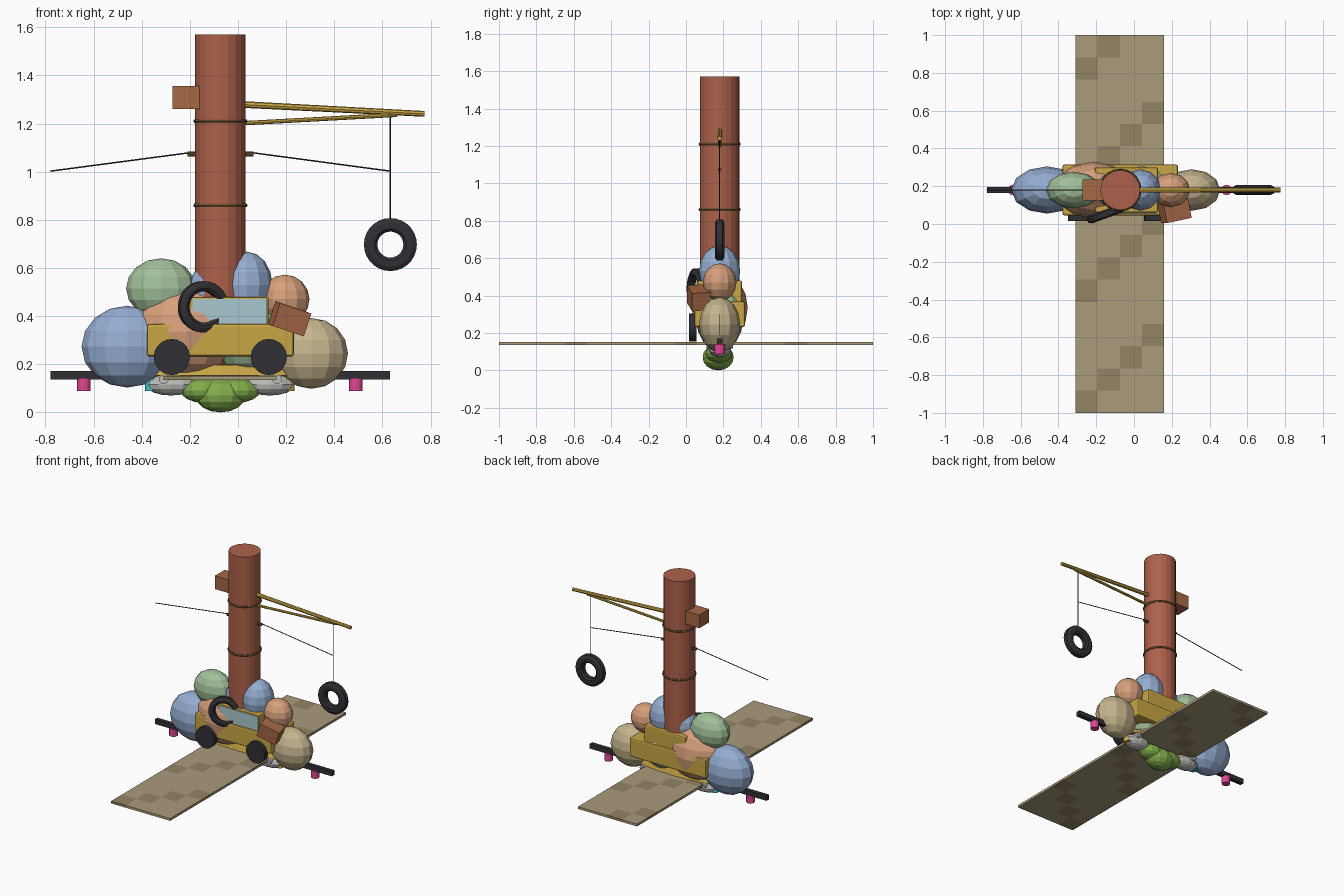
import bpy, bmesh, math
from mathutils import Vector

if "Cube" in bpy.data.objects:
    bpy.data.objects.remove(bpy.data.objects["Cube"])

CX, CY = -0.073, 0.18          # shared axis of the column
mats = {}
COLORS = dict(
    brick=(0.42, 0.12, 0.07), box=(0.38, 0.14, 0.06), yellow=(0.58, 0.38, 0.06),
    rubber=(0.03, 0.03, 0.035), glass=(0.40, 0.58, 0.62), blue=(0.30, 0.42, 0.64),
    green=(0.36, 0.53, 0.32), orange=(0.68, 0.35, 0.20), tan=(0.56, 0.46, 0.27),
    plank=(0.40, 0.33, 0.20), plank_dark=(0.29, 0.23, 0.13), moss=(0.22, 0.42, 0.07),
    stone=(0.5, 0.5, 0.48), pink=(0.75, 0.06, 0.30), cyan=(0.05, 0.60, 0.70),
    brass=(0.16, 0.08, 0.03))


def mat(name):
    if name not in mats:
        mats[name] = bpy.data.materials.new(name)
        mats[name].diffuse_color = (*COLORS[name], 1)
    return mats[name]


def finish(name, color, bevel=0):
    ob = bpy.context.object
    ob.name = name
    ob.data.materials.append(mat(color))
    if bevel:
        m = ob.modifiers.new("bevel", 'BEVEL')
        m.width, m.segments = bevel, 2
    return ob


def box(name, loc, size, color, rot=(0, 0, 0), bevel=0):
    bpy.ops.mesh.primitive_cube_add(size=1, location=loc, rotation=[math.radians(a) for a in rot])
    ob = bpy.context.object
    ob.scale = size
    bpy.ops.object.transform_apply(location=False, rotation=False, scale=True)
    return finish(name, color, bevel)


def rod(name, a, b, r, color, sides=8, r2=None):
    a, b = Vector(a), Vector(b)
    d = b - a
    bpy.ops.mesh.primitive_cone_add(vertices=sides, radius1=r, radius2=r if r2 is None else r2,
                                    depth=d.length, location=(a + b) / 2,
                                    rotation=d.to_track_quat('Z', 'Y').to_euler())
    return finish(name, color)


def blob(name, loc, radii, color, sides=12, rings=8):
    bpy.ops.mesh.primitive_uv_sphere_add(segments=sides, ring_count=rings, radius=1, location=loc)
    bpy.context.object.scale = radii
    return finish(name, color)


def tyre(name, loc, r_out, r_in, width, turn=0, sides=28):
    """Lathe a chamfered section about y, with shallow tread blocks."""
    w = width / 2
    section = [(r_in, -w * .6), (r_in + .012, -w), (r_out - .018, -w), (r_out, -w * .6),
               (r_out, w * .6), (r_out - .018, w), (r_in + .012, w), (r_in, w * .6)]
    bm = bmesh.new()
    loops = []
    for i in range(sides):
        t = 2 * math.pi * i / sides
        loops.append([bm.verts.new((r * math.cos(t), y, r * math.sin(t))) for r, y in section])
    n = len(section)
    for i in range(sides):
        p, q = loops[i], loops[(i + 1) % sides]
        for j in range(n):
            bm.faces.new((p[j], p[(j + 1) % n], q[(j + 1) % n], q[j]))
    bmesh.ops.recalc_face_normals(bm, faces=bm.faces)
    me = bpy.data.meshes.new(name)
    bm.to_mesh(me)
    bm.free()
    ob = bpy.data.objects.new(name, me)
    ob.location, ob.rotation_euler = loc, (0, 0, math.radians(turn))
    me.materials.append(mat("rubber"))
    bpy.context.collection.objects.link(ob)


# Checkered plank: 4 x 17 tiles with diagonal dark runs
bm = bmesh.new()
xs = [-0.31 + 0.47 * i / 4 for i in range(5)]
ys = [-1 + 2 * j / 17 for j in range(18)]
grid = [[bm.verts.new((x, y, 0.152)) for x in xs] for y in ys]
for j in range(17):
    for i in range(4):
        f = bm.faces.new((grid[j][i], grid[j][i + 1], grid[j + 1][i + 1], grid[j + 1][i]))
        f.material_index = int(j % 5 == i)
me = bpy.data.meshes.new("plank")
bm.to_mesh(me)
bm.free()
me.materials.append(mat("plank"))
me.materials.append(mat("plank_dark"))
plank = bpy.data.objects.new("plank", me)
bpy.context.collection.objects.link(plank)
sol = plank.modifiers.new("thickness", 'SOLIDIFY')
sol.thickness, sol.offset = 0.017, -1

# Column with pointed foot, straps, side box and cross pin
rod("column", (CX, CY, 0.30), (CX, CY, 1.57), 0.105, "brick", 20)
rod("column_point", (CX, CY, 0.16), (CX, CY, 0.30), 0, "brick", 20, 0.105)
for z in (0.86, 1.21):
    bpy.ops.mesh.primitive_torus_add(location=(CX, CY, z), major_radius=0.105, minor_radius=0.008,
                                     major_segments=20, minor_segments=6)
    finish("column_strap", "brass")
box("column_box", (-0.215, CY, 1.308), (0.113, 0.113, 0.095), "box")
rod("cross_pin", (-0.21, CY, 1.073), (0.065, CY, 1.073), 0.01, "brass")

# Boom, strut, guy wires and hanging tyre
rod("boom", (0.0, CY, 1.28), (0.775, CY, 1.24), 0.014, "yellow", 8, 0.012)
rod("boom_strut", (0.0, CY, 1.2), (0.66, CY, 1.236), 0.009, "yellow")
rod("guy_wire", (-0.19, CY, 1.08), (-0.78, CY, 1.002), 0.003, "rubber", 6)
rod("guy_wire", (0.05, CY, 1.08), (0.633, CY, 1.002), 0.003, "rubber", 6)
rod("hanging_wire", (0.633, CY, 1.235), (0.633, CY, 0.80), 0.003, "rubber", 6)
tyre("hanging_tyre", (0.633, CY, 0.697), 0.11, 0.054, 0.052)

# Heap of faceted lumps
for loc, radii, color in [
        ((-0.46, CY, 0.273), (0.19, 0.125, 0.17), "blue"),
        ((-0.32, CY, 0.515), (0.145, 0.097, 0.125), "green"),
        ((-0.215, CY, 0.335), (0.22, 0.15, 0.19), "orange"),
        ((0.035, CY, 0.53), (0.108, 0.11, 0.138), "blue"),
        ((-0.115, CY, 0.51), (0.09, 0.09, 0.11), "blue"),
        ((0.195, CY, 0.47), (0.102, 0.09, 0.102), "orange"),
        ((0.305, CY, 0.245), (0.152, 0.11, 0.147), "tan"),
        ((0.04, 0.19, 0.31), (0.15, 0.125, 0.15), "green")]:
    blob("heap_lump", loc, radii, color)

# Truck body, cabin, glass and near-side wheels
box("truck_body", (-0.073, CY, 0.30), (0.61, 0.27, 0.135), "yellow", bevel=0.01)
box("truck_cabin", (-0.04, CY, 0.415), (0.335, 0.24, 0.13), "yellow", bevel=0.01)
box("truck_window", (-0.035, 0.07, 0.418), (0.31, 0.03, 0.105), "glass")
for x in (-0.275, 0.128):
    rod("truck_wheel", (x, 0.015, 0.23), (x, 0.055, 0.23), 0.075, "rubber", 20)

# Leaning tyre and crate on the truck
tyre("leaning_tyre", (-0.145, 0.055, 0.438), 0.107, 0.065, 0.045, turn=20)
box("crate", (0.215, 0.068, 0.388), (0.14, 0.10, 0.10), "box", rot=(4, 18, 12))

# Yellow skirt beneath the truck, a flattened frustum
bpy.ops.mesh.primitive_cone_add(vertices=16, radius1=1, radius2=0.82, depth=1,
                                location=(CX, CY, 0.175))
bpy.context.object.scale = (0.34, 0.075, 0.042)
finish("skirt", "yellow")

# Lamp rail with coloured lamps
box("lamp_rail", (-0.073, CY, 0.154), (1.41, 0.03, 0.034), "rubber")
for i, color in enumerate(("pink", "cyan", "pink", "yellow", "pink")):
    x = -0.64 + i * 0.2825
    rod("lamp", (x, CY, 0.088), (x, CY, 0.142), 0.028, color, 12)

# Moss and stones underneath
blob("moss_centre", (CX, 0.172, 0.07), (0.105, 0.083, 0.07), "moss")
for s in (-1, 1):
    blob("moss_side", (CX + s * 0.07, 0.175, 0.09), (0.095, 0.07, 0.05), "moss")
    blob("stone", (CX + s * 0.205, CY, 0.115), (0.105, 0.06, 0.045), "stone")
    rod("stone_pin", (CX + s * 0.235, 0.11, 0.137), (CX + s * 0.235, 0.25, 0.137), 0.02, "stone", 12)

for m in bpy.data.materials:
    if m.users and not m.is_grease_pencil:
        m.use_nodes = True
        m.node_tree.nodes["Principled BSDF"].inputs["Base Color"].default_value = m.diffuse_color
